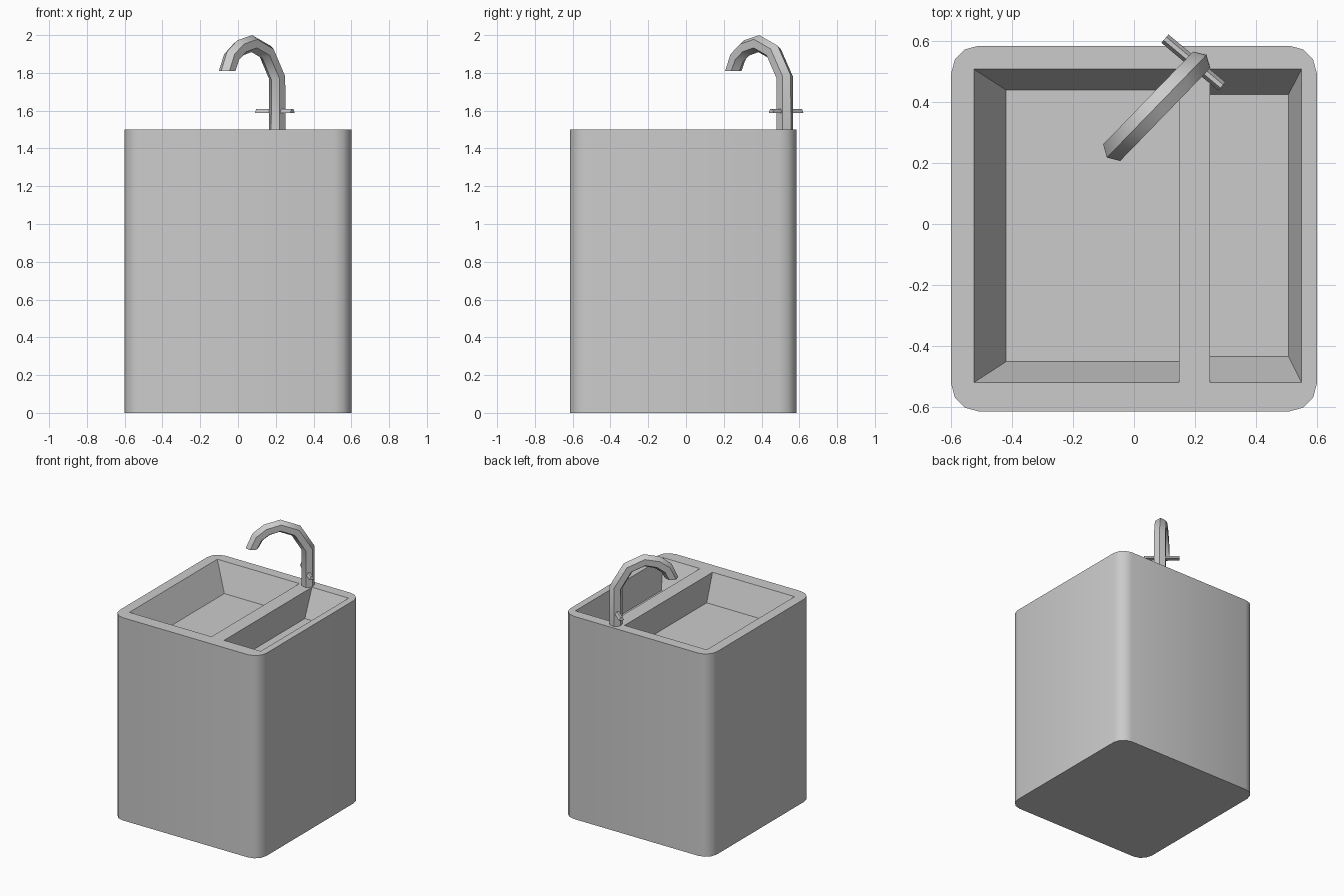
import bpy, bmesh, math
from mathutils import Vector

if "Cube" in bpy.data.objects:
    bpy.data.objects.remove(bpy.data.objects["Cube"])


def make_object(name, bm, angle=None):
    bmesh.ops.recalc_face_normals(bm, faces=bm.faces)
    mesh = bpy.data.meshes.new(name)
    bm.to_mesh(mesh)
    bm.free()
    obj = bpy.data.objects.new(name, mesh)
    bpy.context.collection.objects.link(obj)
    if angle:
        smooth(obj, angle)
    return obj


def smooth(obj, angle):
    bpy.ops.object.select_all(action='DESELECT')
    obj.select_set(True)
    bpy.context.view_layer.objects.active = obj
    bpy.ops.object.shade_smooth_by_angle(angle=math.radians(angle))


def loft(rings):
    """Closed solid through rings with equal point counts."""
    bm = bmesh.new()
    loops = [[bm.verts.new(p) for p in ring] for ring in rings]
    n = len(loops[0])
    for a, b in zip(loops, loops[1:]):
        for i in range(n):
            j = (i + 1) % n
            bm.faces.new((a[i], a[j], b[j], b[i]))
    bm.faces.new(loops[0][::-1])
    bm.faces.new(loops[-1])
    return bm


def rect(x0, x1, y0, y1, z):
    return [(x0, y0, z), (x1, y0, z), (x1, y1, z), (x0, y1, z)]


# Pedestal block with rounded vertical edges
TOP = 1.5
bm = loft([rect(-0.6, 0.6, -0.615, 0.585, 0), rect(-0.6, 0.6, -0.615, 0.585, TOP)])
uprights = [e for e in bm.edges if abs(e.verts[0].co.z - e.verts[1].co.z) > 1]
bmesh.ops.bevel(bm, geom=uprights, offset=0.09, segments=3, profile=0.5, affect='EDGES')
body = make_object("sink_body", bm)

# Two tapered basins: (rim rectangle, floor rectangle)
DEPTH = 0.2
basins = [((-0.525, 0.147, -0.52, 0.508), (-0.42, 0.147, -0.452, 0.44)),
          ((0.25, 0.55, -0.52, 0.508), (0.25, 0.507, -0.435, 0.425))]
for rim, floor in basins:
    # extend the taper slightly above the rim for a clean cut
    over = [r + (r - f) * 0.1 for r, f in zip(rim, floor)]
    cutter = make_object("basin_cutter", loft([rect(*floor, TOP - DEPTH),
                                               rect(*over, TOP + DEPTH * 0.1)]))
    cutter.hide_render = True
    bpy.ops.object.select_all(action='DESELECT')
    bpy.context.view_layer.objects.active = body
    body.select_set(True)
    mod = body.modifiers.new("basin", 'BOOLEAN')
    mod.operation = 'DIFFERENCE'
    mod.solver = 'EXACT'
    mod.object = cutter
    bpy.ops.object.modifier_apply(modifier=mod.name)
    bpy.data.objects.remove(cutter)
smooth(body, 40)

# Six-sided gooseneck spout, swept in a diagonal vertical plane
base = Vector((0.207, 0.523, 0))
forward = Vector((-0.265, -0.273, 0)).normalized()
side = Vector((-forward.y, forward.x, 0))
up = Vector((0, 0, 1))
profile = [(0, 1.49), (0, 1.775), (0.082, 1.91), (0.192, 1.955),
           (0.283, 1.932), (0.345, 1.885), (0.38, 1.81)]
path = [base + forward * s + up * z for s, z in profile]
rings = []
for i, p in enumerate(path):
    d_in = (p - path[max(i - 1, 0)]).normalized()
    d_out = (path[min(i + 1, len(path) - 1)] - p).normalized()
    tangent = (d_in + d_out).normalized()
    if i == len(path) - 1:
        tangent = -up          # spout mouth is cut level
    normal = side.cross(tangent)
    ring = []
    for k in range(6):
        a = k * math.tau / 6
        ring.append(p + 0.045 * (normal * math.cos(a) + side * math.sin(a)))
    rings.append(ring)
make_object("faucet_spout", loft(rings), 50)

# Crossbar handle with a trapezoid section
ang = math.radians(-40)
along = Vector((math.cos(ang), math.sin(ang), 0))
across = Vector((-along.y, along.x, 0))
center = Vector((0.195, 0.53, 0))
section = [(-0.018, 1.587), (0.018, 1.587), (0.007, 1.61), (-0.007, 1.61)]
make_object("faucet_handle", loft([[center + along * t + across * w + up * z
                                    for w, z in section] for t in (-0.122, 0.122)]))
